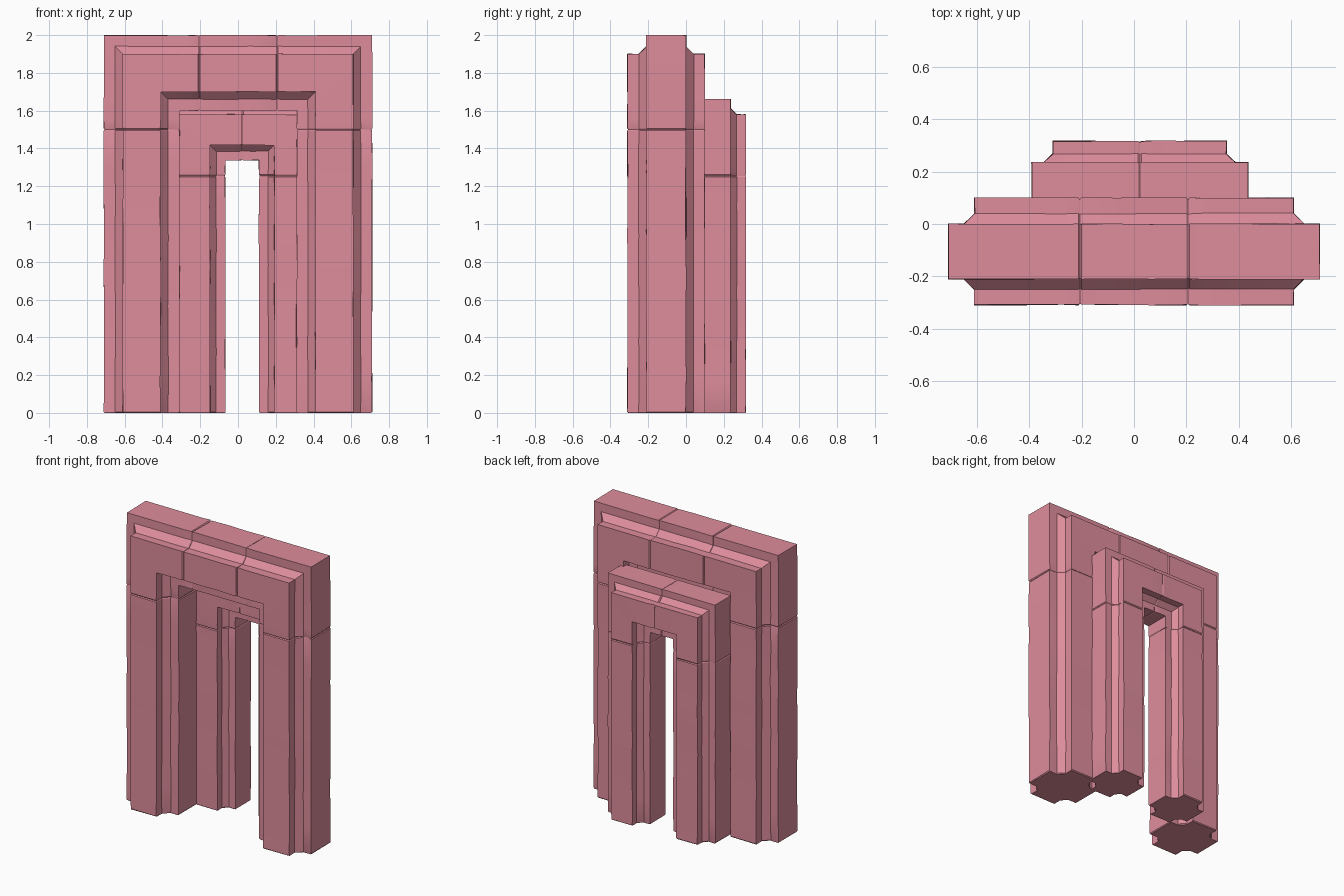
import bpy, bmesh, random
from mathutils import Vector

random.seed(4)
cube = bpy.data.objects.get("Cube")
if cube:
    bpy.data.objects.remove(cube, do_unlink=True)

COLOR = (0.73, 0.266, 0.332, 1)
stone = bpy.data.materials.new("rose stone")
stone.use_nodes = True
stone.diffuse_color = COLOR
stone.node_tree.nodes["Principled BSDF"].inputs["Base Color"].default_value = COLOR

# Stepped moulding: distance out from the opening, and depth, mirrored front to back
HALF = [(0, .105), (.06, .105), (.10, .145), (.10, .205),
        (.30, .205), (.30, .145), (.34, .105), (.40, .105)]
SECTION = HALF + [(u, -v) for u, v in reversed(HALF)]
CHIP = 0.006    # worn edge at each joint
WOBBLE = 0.002  # hand-cut unevenness


def build_frame(name, center, half_open, height, scale, leg_joint, top_joints):
    """One doorway made of leg, corner and lintel blocks."""
    cx, cy = center

    def ring(kind, side, at, shrink=1.0):
        points = []
        for u, v in SECTION:
            u = (.2 + (u - .2) * shrink) * scale + random.uniform(-WOBBLE, WOBBLE)
            v = v * shrink * scale + random.uniform(-WOBBLE, WOBBLE)
            x = at if kind == "top" else side * (half_open + u)
            z = at if kind == "leg" else height + u
            points.append(Vector((cx + x, cy + v, z)))
        return points

    def run(kind, side, start, end, steps, chip_start=True, chip_end=True):
        """Rings along a straight stretch, narrowed at its jointed ends."""
        step = CHIP if end > start else -CHIP
        rings = []
        if chip_start:
            rings.append(ring(kind, side, start, .975))
        a = start + step if chip_start else start
        b = end - step if chip_end else end
        for i in range(steps + 1):
            rings.append(ring(kind, side, a + (b - a) * i / steps))
        if chip_end:
            rings.append(ring(kind, side, end, .975))
        return rings

    def block(part, rings):
        bm = bmesh.new()
        loops = [[bm.verts.new(p) for p in r] for r in rings]
        n = len(SECTION)
        for a, b in zip(loops, loops[1:]):
            for i in range(n):
                j = (i + 1) % n
                bm.faces.new((a[i], a[j], b[j], b[i]))
        bm.faces.new(loops[0])
        bm.faces.new(loops[-1])
        bmesh.ops.recalc_face_normals(bm, faces=bm.faces)
        mesh = bpy.data.meshes.new(part)
        bm.to_mesh(mesh)
        bm.free()
        mesh.materials.append(stone)
        obj = bpy.data.objects.new(part, mesh)
        bpy.context.collection.objects.link(obj)
        bpy.ops.object.select_all(action="DESELECT")
        obj.select_set(True)
        bpy.context.view_layer.objects.active = obj
        bpy.ops.object.shade_smooth_by_angle(angle=0.4)

    # Mirrored legs and mitred corners
    for side, word in ((1, "left"), (-1, "right")):
        block(f"{name}_leg_{word}", run("leg", side, 0, leg_joint, 8))
        joint = top_joints[0] if side < 0 else top_joints[-1]
        rings = run("leg", side, leg_joint, height - .04, 1, chip_end=False)
        rings.append(ring("miter", side, 0))
        rings += run("top", side, side * (half_open - .04), joint, 1, chip_start=False)
        block(f"{name}_corner_{word}", rings)
    # Middle lintel block
    if len(top_joints) > 1:
        block(f"{name}_lintel", run("top", 1, top_joints[0], top_joints[-1], 3))


build_frame("front_frame", (0, -.105), .31, 1.6, 1.0, 1.5, (-.207, .207))
build_frame("rear_frame", (.022, .151), .089, 1.337, .81, 1.255, (0,))
